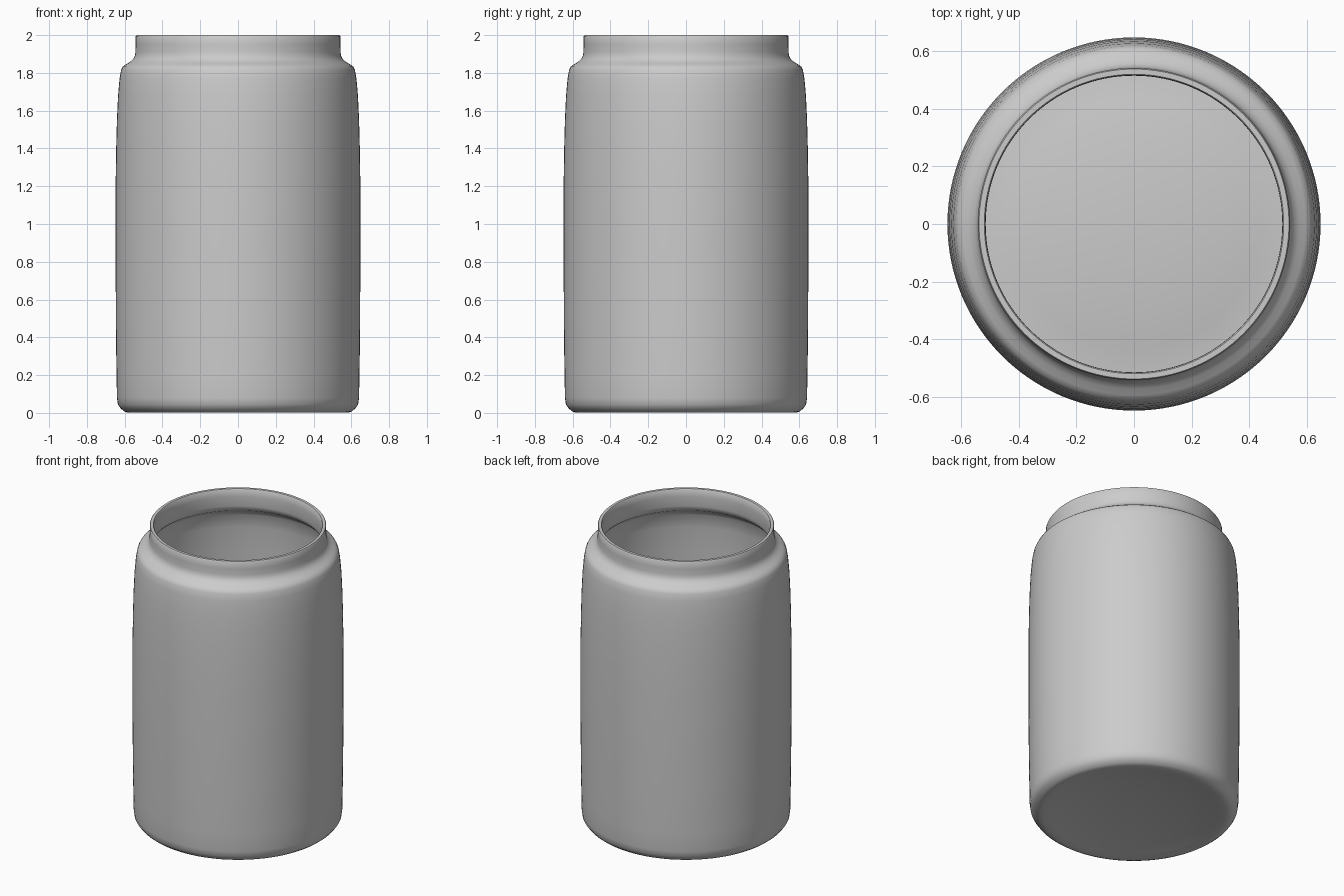
import bpy, bmesh, math

# Jar wall section (radius, height): underside centre, up the outside, over the lip, down the inside
outer = [(0, 0.05), (0.15, 0.047), (0.3, 0.038), (0.43, 0.023), (0.52, 0.008), (0.56, 0.001),
         (0.585, 0.001), (0.602, 0.008), (0.622, 0.024), (0.636, 0.045), (0.641, 0.08),
         (0.643, 0.2), (0.646, 0.4), (0.648, 0.8), (0.648, 1.2), (0.645, 1.4),
         (0.641, 1.55), (0.635, 1.68), (0.627, 1.77), (0.619, 1.815), (0.61, 1.833),
         (0.594, 1.845), (0.573, 1.857), (0.556, 1.872), (0.546, 1.89), (0.543, 1.91),
         (0.542, 1.95), (0.542, 1.994), (0.538, 2.0)]
inner = [(0.52, 2.0), (0.516, 1.995), (0.515, 1.95), (0.515, 1.885), (0.52, 1.865),
         (0.535, 1.845), (0.56, 1.828), (0.583, 1.813), (0.597, 1.79), (0.607, 1.7),
         (0.615, 1.55), (0.621, 1.2), (0.621, 0.8), (0.616, 0.2), (0.611, 0.08),
         (0.596, 0.05), (0.575, 0.032), (0.54, 0.031), (0.43, 0.05), (0.3, 0.066),
         (0.15, 0.076), (0, 0.079)]


def lathe(name, section, steps=128):
    """Revolve a section around z into a closed smooth object."""
    bm = bmesh.new()
    verts = [bm.verts.new((r, 0, z)) for r, z in section]
    edges = [bm.edges.new(pair) for pair in zip(verts, verts[1:])]
    bmesh.ops.spin(bm, geom=verts + edges, cent=(0, 0, 0), axis=(0, 0, 1),
                   angle=math.tau, steps=steps)
    bmesh.ops.remove_doubles(bm, verts=bm.verts, dist=1e-4)
    bmesh.ops.recalc_face_normals(bm, faces=bm.faces)
    mesh = bpy.data.meshes.new(name)
    bm.to_mesh(mesh)
    bm.free()
    obj = bpy.data.objects.new(name, mesh)
    bpy.context.collection.objects.link(obj)
    bpy.context.view_layer.objects.active = obj
    obj.select_set(True)
    bpy.ops.object.shade_smooth_by_angle(angle=math.radians(50))
    return obj


# Hollow jar with a domed base and straight neck
lathe("jar", outer + inner)
